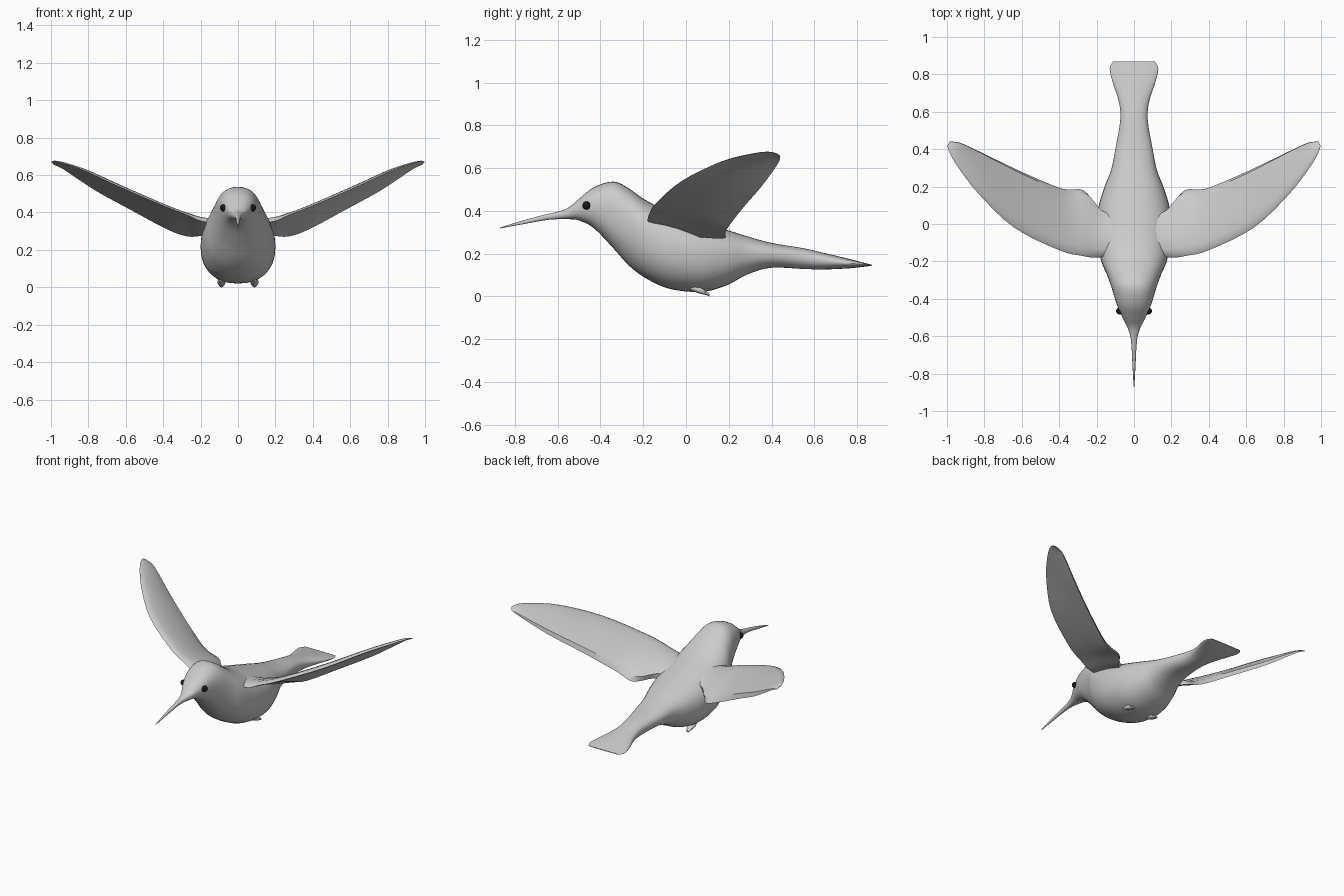
import bpy, math
from mathutils import Vector

if "Cube" in bpy.data.objects:
    bpy.data.objects.remove(bpy.data.objects["Cube"])


def resample(rows, steps):
    """Catmull-Rom through rows of numbers."""
    out = []
    last = len(rows) - 1
    for i in range(last):
        p0, p1, p2, p3 = (rows[max(0, min(last, i + k))] for k in (-1, 0, 1, 2))
        for s in range(steps):
            t = s / steps
            out.append([0.5 * (2 * b + (c - a) * t + (2 * a - 5 * b + 4 * c - d) * t * t
                               + (3 * b - a - 3 * c + d) * t ** 3)
                        for a, b, c, d in zip(p0, p1, p2, p3)])
    out.append(list(rows[last]))
    return out


def loft(name, rings, angle=40):
    """Skin a list of closed rings and cap both ends."""
    n = len(rings[0])
    verts = [v for r in rings for v in r]
    faces = [(i * n + j, i * n + (j + 1) % n, (i + 1) * n + (j + 1) % n, (i + 1) * n + j)
             for i in range(len(rings) - 1) for j in range(n)]
    faces += [tuple(reversed(range(n))), tuple(range(len(verts) - n, len(verts)))]
    mesh = bpy.data.meshes.new(name)
    mesh.from_pydata(verts, [], faces)
    ob = bpy.data.objects.new(name, mesh)
    bpy.context.collection.objects.link(ob)
    finish(ob, angle)
    return ob


def finish(ob, angle):
    bpy.ops.object.select_all(action='DESELECT')
    bpy.context.view_layer.objects.active = ob
    ob.select_set(True)
    bpy.ops.object.mode_set(mode='EDIT')
    bpy.ops.mesh.select_all(action='SELECT')
    bpy.ops.mesh.normals_make_consistent(inside=False)
    bpy.ops.object.mode_set(mode='OBJECT')
    bpy.ops.object.shade_smooth_by_angle(angle=math.radians(angle))


def mirror(ob):
    ob.modifiers.new("mirror", 'MIRROR')


def section(y, w, top, bot, x=0.0, mid=0.55, n=32, power=2.25):
    """Egg-shaped cross-section facing along y."""
    zm = bot + (top - bot) * mid
    ring = []
    for k in range(n):
        a = 2 * math.pi * k / n
        c, s = math.cos(a), math.sin(a)
        cx = math.copysign(abs(c) ** (2 / power), c)
        sz = math.copysign(abs(s) ** (2 / power), s)
        ring.append((x + w * cx, y, zm + sz * ((top - zm) if s > 0 else (zm - bot))))
    return ring


# Body with beak, head and tail: y, half width, top z, bottom z
body = [
    (-0.87, 0.002, 0.322, 0.318), (-0.76, 0.008, 0.356, 0.338),
    (-0.66, 0.013, 0.382, 0.356), (-0.60, 0.020, 0.396, 0.361),
    (-0.55, 0.036, 0.415, 0.361), (-0.50, 0.062, 0.457, 0.355),
    (-0.43, 0.092, 0.511, 0.318), (-0.34, 0.120, 0.537, 0.225),
    (-0.27, 0.145, 0.507, 0.147), (-0.20, 0.175, 0.457, 0.092),
    (-0.10, 0.196, 0.405, 0.042), (0.0, 0.200, 0.370, 0.023),
    (0.10, 0.188, 0.338, 0.024), (0.20, 0.157, 0.308, 0.056),
    (0.29, 0.122, 0.280, 0.104), (0.40, 0.100, 0.250, 0.134),
    (0.55, 0.074, 0.225, 0.128), (0.65, 0.080, 0.202, 0.126),
    (0.76, 0.115, 0.176, 0.131), (0.83, 0.130, 0.158, 0.138),
    (0.87, 0.112, 0.148, 0.144)]
loft("body", [section(*r) for r in resample(body, 4)])

# Wing: leading edge xyz, trailing edge xyz, thickness
wing = [
    (0.12, -0.165, 0.345, 0.12, 0.05, 0.275, 0.060),
    (0.20, -0.180, 0.355, 0.19, 0.08, 0.275, 0.048),
    (0.28, -0.170, 0.390, 0.27, 0.18, 0.272, 0.036),
    (0.40, -0.140, 0.437, 0.38, 0.188, 0.310, 0.034),
    (0.64, -0.020, 0.540, 0.57, 0.265, 0.412, 0.032),
    (0.83, 0.160, 0.628, 0.75, 0.350, 0.510, 0.027),
    (0.945, 0.310, 0.666, 0.88, 0.413, 0.595, 0.018),
    (0.985, 0.380, 0.675, 0.94, 0.437, 0.635, 0.010),
    (0.998, 0.420, 0.670, 0.985, 0.440, 0.655, 0.003)]
up = Vector((-0.56, 0.34, 0.75)).normalized()
# Airfoil: chord fraction, lift in thicknesses (top then underside)
foil = [(0, 0), (0.03, 0.4), (0.12, 0.75), (0.3, 1.05), (0.55, 1.15), (0.78, 1.0),
        (0.92, 0.75), (1, 0), (0.8, 0.1), (0.55, 0.2), (0.3, 0.15), (0.1, 0)]
rings = []
for r in resample(wing, 4):
    lead, trail = Vector(r[:3]), Vector(r[3:6])
    rings.append([tuple(lead.lerp(trail, t) + up * (r[6] * h)) for t, h in foil])
mirror(loft("wings", rings, 35))

# Small tucked feet
foot = [(0.02, 0.012, 0.055, 0.03), (0.06, 0.022, 0.045, 0.014),
        (0.09, 0.018, 0.028, 0.007), (0.11, 0.008, 0.012, 0.0)]
mirror(loft("feet", [section(*r, x=0.088, n=12) for r in resample(foot, 2)]))

# Eyes
bpy.ops.mesh.primitive_uv_sphere_add(segments=20, ring_count=12, radius=0.019)
eyes = bpy.context.object
eyes.name = "eyes"
for v in eyes.data.vertices:
    v.co += Vector((0.077, -0.465, 0.425))
finish(eyes, 60)
mirror(eyes)
black = bpy.data.materials.new("black")
black.diffuse_color = (0.01, 0.01, 0.01, 1)
black.use_nodes = True
black.node_tree.nodes["Principled BSDF"].inputs["Base Color"].default_value = black.diffuse_color
eyes.data.materials.append(black)
